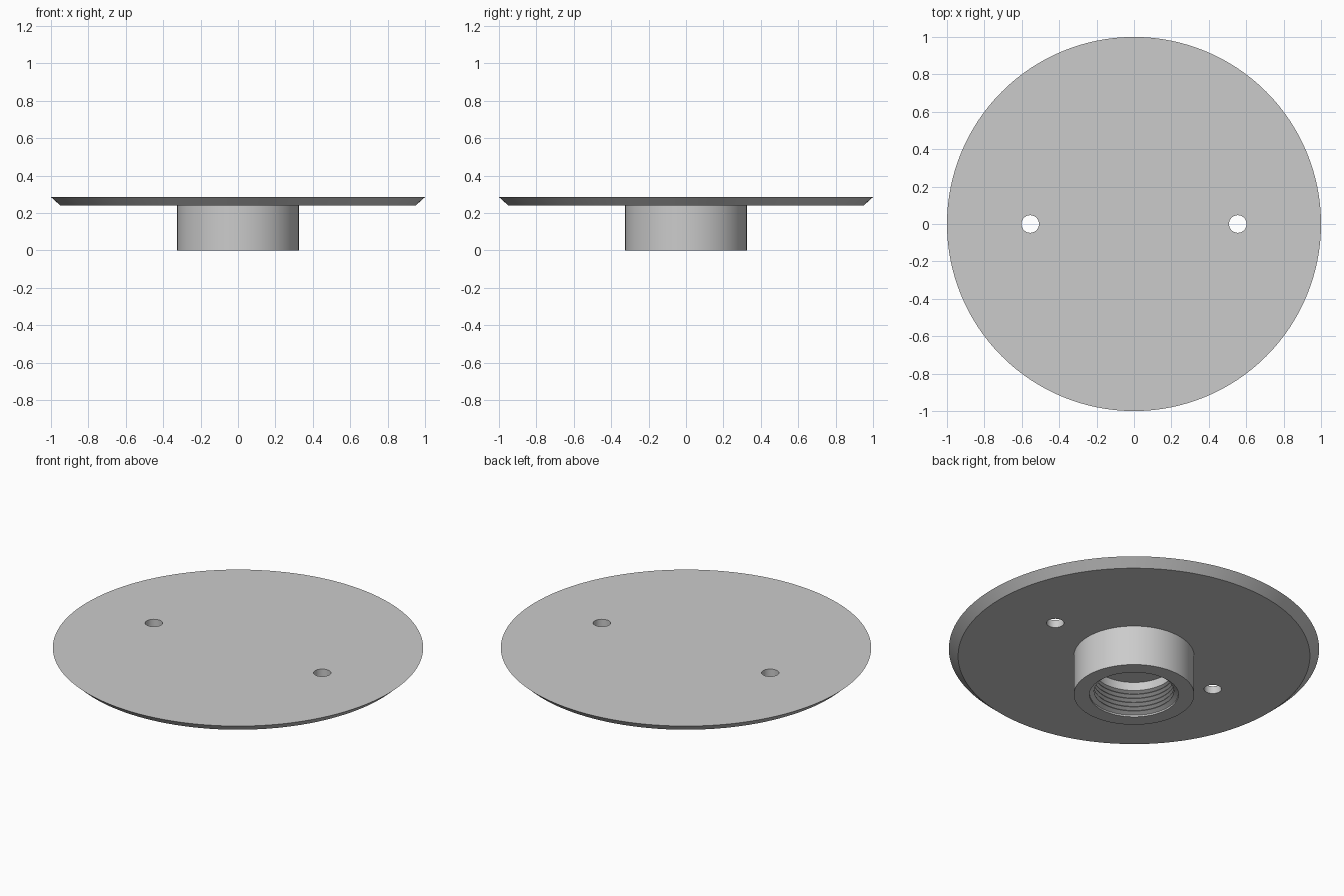
import bpy, bmesh, math

cube = bpy.data.objects.get("Cube")
if cube:
    bpy.data.objects.remove(cube)

SEGMENTS = 128
PLATE_TOP, PLATE_BOTTOM = 0.285, 0.24
BOSS_RADIUS = 0.325
BORE_ROOT, BORE_CREST = 0.24, 0.215
BORE_DEPTH = 0.2

metal = bpy.data.materials.new("grey metal")
metal.use_nodes = True
grey = (0.6, 0.6, 0.6, 1)
metal.diffuse_color = grey
metal.node_tree.nodes["Principled BSDF"].inputs["Base Color"].default_value = grey


def lathe(name, profile):
    """Spin a closed (radius, height) profile about z; radius 0 points are on the axis."""
    bm = bmesh.new()
    verts = [bm.verts.new((r, 0, z)) for r, z in profile]
    edges = [bm.edges.new(pair) for pair in zip(verts, verts[1:])]
    bmesh.ops.spin(bm, geom=verts + edges, axis=(0, 0, 1), cent=(0, 0, 0),
                   angle=math.tau, steps=SEGMENTS, use_duplicate=False)
    bmesh.ops.remove_doubles(bm, verts=bm.verts, dist=0.0001)
    bmesh.ops.recalc_face_normals(bm, faces=bm.faces)
    mesh = bpy.data.meshes.new(name)
    bm.to_mesh(mesh)
    bm.free()
    mesh.materials.append(metal)
    obj = bpy.data.objects.new(name, mesh)
    bpy.context.collection.objects.link(obj)
    return obj


# Threaded bore: evenly spaced V ridges, then a plain wall up to the blind end
threads = [(BORE_ROOT, 0)]
pitch, turns = 0.026, 5
for i in range(turns):
    z = 0.01 + i * pitch
    threads += [(BORE_ROOT, z), (BORE_CREST, z + pitch * 0.45),
                (BORE_CREST, z + pitch * 0.55)]
threads += [(BORE_ROOT, 0.01 + turns * pitch), (BORE_CREST, 0.15),
            (BORE_CREST, BORE_DEPTH), (0, BORE_DEPTH)]

# Flange plate with bevelled rim and the hollow boss beneath it, as one solid
flange = lathe("flange_with_threaded_boss", [
    (0, PLATE_TOP), (1, PLATE_TOP), (0.95, PLATE_BOTTOM),
    (BOSS_RADIUS, PLATE_BOTTOM), (BOSS_RADIUS, 0)] + threads)

# Two through holes, one on each side
for side in (-1, 1):
    bpy.ops.mesh.primitive_cylinder_add(vertices=48, radius=0.047, depth=0.2,
                                        location=(side * 0.555, 0, 0.26))
    cutter = bpy.context.object
    cutter.name = "hole_cutter"
    cutter.hide_render = True
    cutter.data.materials.append(metal)
    bpy.context.view_layer.objects.active = flange
    cut = flange.modifiers.new("screw_hole", "BOOLEAN")
    cut.operation = "DIFFERENCE"
    cut.solver = "EXACT"
    cut.object = cutter
    bpy.ops.object.modifier_apply(modifier=cut.name)
    bpy.data.objects.remove(cutter)

# Smooth the round walls, keep the edges crisp
bpy.ops.object.select_all(action="DESELECT")
flange.select_set(True)
bpy.context.view_layer.objects.active = flange
bpy.ops.object.shade_smooth_by_angle(angle=math.radians(30))
